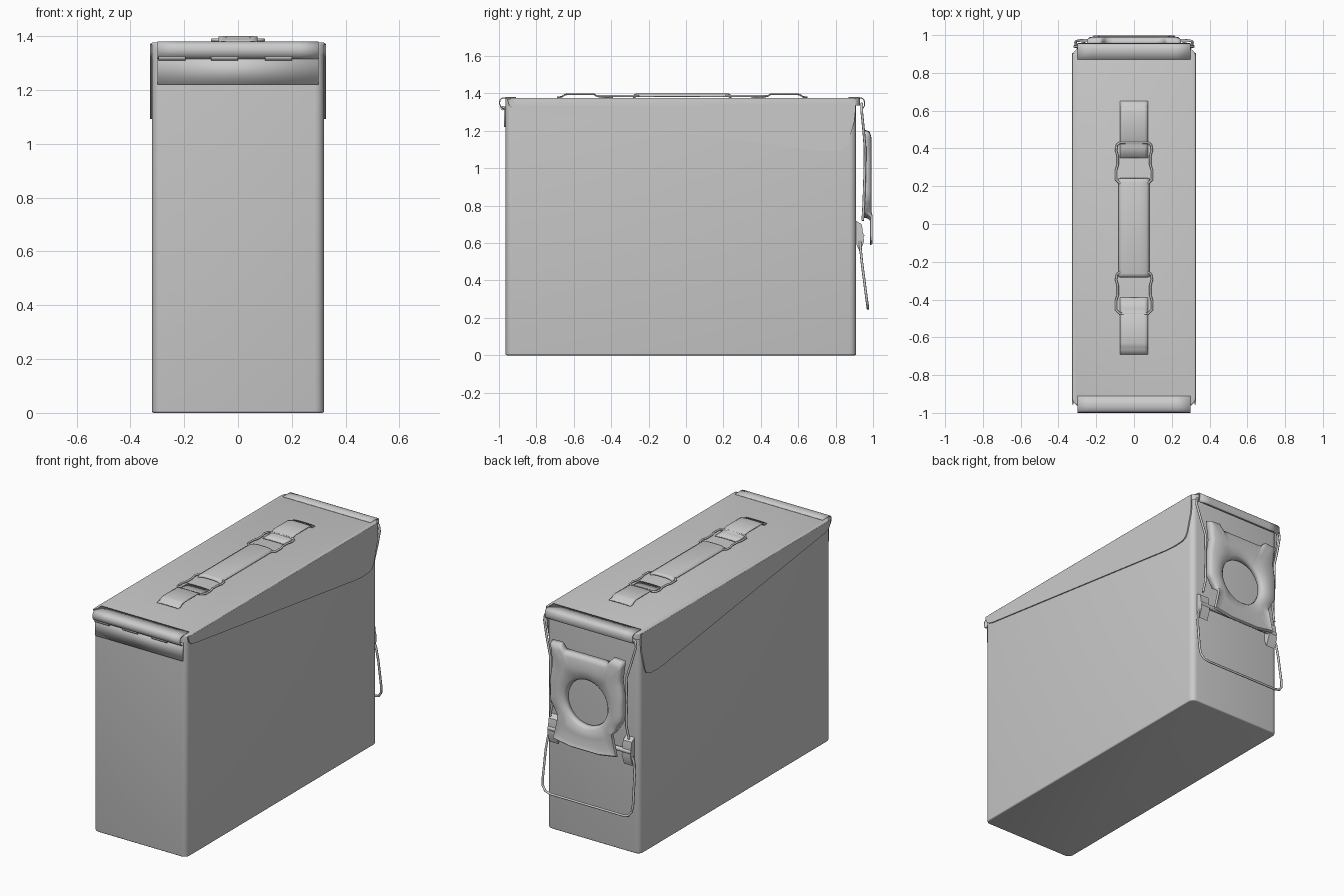
import bpy, bmesh, math
from mathutils import Vector

if "Cube" in bpy.data.objects:
    bpy.data.objects.remove(bpy.data.objects["Cube"])


def finish(name, bm, thick=0.0, angle=35):
    bmesh.ops.recalc_face_normals(bm, faces=bm.faces[:])
    me = bpy.data.meshes.new(name)
    bm.to_mesh(me)
    bm.free()
    ob = bpy.data.objects.new(name, me)
    bpy.context.collection.objects.link(ob)
    if thick:
        m = ob.modifiers.new("thickness", 'SOLIDIFY')
        m.thickness, m.offset = thick, 0
    bpy.ops.object.select_all(action='DESELECT')
    bpy.context.view_layer.objects.active = ob
    ob.select_set(True)
    bpy.ops.object.shade_smooth_by_angle(angle=math.radians(angle))
    return ob


def rounded_box(name, lo, hi, r, edge, edge_z, open_z):
    """Box with rounded upright corners, one softened rim and one open end."""
    bm = bmesh.new()
    bmesh.ops.create_cube(bm, size=1)
    for v in bm.verts:
        v.co = Vector([lo[i] + (v.co[i] + .5) * (hi[i] - lo[i]) for i in range(3)])
    up = [e for e in bm.edges if abs(e.verts[0].co.z - e.verts[1].co.z) > .01]
    bmesh.ops.bevel(bm, geom=up, offset=r, segments=5, profile=.5, affect='EDGES')
    cap = [f for f in bm.faces if all(abs(v.co.z - open_z) < 1e-4 for v in f.verts)]
    bmesh.ops.delete(bm, geom=cap, context='FACES')
    rim = [e for e in bm.edges if all(abs(v.co.z - edge_z) < 1e-4 for v in e.verts)]
    bmesh.ops.bevel(bm, geom=rim, offset=edge, segments=3, profile=.5, affect='EDGES')
    return finish(name, bm)


def strip(name, prof, half, thick, crown=0.0, cols=8):
    """Bent sheet: (y, z) profile swept across x, optionally crowned."""
    bm = bmesh.new()
    rows = []
    for y, z in prof:
        rows.append([bm.verts.new((half * t, y, z - crown * t ** 4))
                     for t in [2 * i / cols - 1 for i in range(cols + 1)]])
    for a, b in zip(rows, rows[1:]):
        for i in range(cols):
            bm.faces.new((a[i], a[i + 1], b[i + 1], b[i]))
    return finish(name, bm, thick, 50)


def side_plate(name, prof, x0, x1):
    """Flat (y, z) outline given thickness along x."""
    bm = bmesh.new()
    f = bm.faces.new([bm.verts.new((x0, y, z)) for y, z in prof])
    new = bmesh.ops.extrude_face_region(bm, geom=[f])['geom']
    bmesh.ops.translate(bm, vec=(x1 - x0, 0, 0),
                        verts=[v for v in new if isinstance(v, bmesh.types.BMVert)])
    return finish(name, bm)


def wire(name, pts, r=.007, closed=False):
    cu = bpy.data.curves.new(name, 'CURVE')
    cu.dimensions = '3D'
    cu.bevel_depth, cu.bevel_resolution, cu.use_fill_caps = r, 2, True
    sp = cu.splines.new('POLY')
    sp.points.add(len(pts) - 1)
    for p, c in zip(sp.points, pts):
        p.co = (*c, 1)
    sp.use_cyclic_u = closed
    ob = bpy.data.objects.new(name, cu)
    bpy.context.collection.objects.link(ob)
    return ob


def mirrored(half):
    return half + [(-x, y, z) for x, y, z in reversed(half)]


# Box body
rounded_box("can_body", (-.32, -.965, 0), (.32, .91, 1.355), .035, .008, 0, 1.355)

# Lid top with its two tapering side skirts
rounded_box("lid_top", (-.327, -.965, 1.335), (.327, .93, 1.376), .045, .008, 1.376, 1.335)
skirt = [(-.955, 1.37), (-.945, 1.335), (-.925, 1.318), (-.89, 1.308), (.68, 1.097),
         (.75, 1.092), (.82, 1.095), (.85, 1.107), (.868, 1.135), (.9, 1.25),
         (.905, 1.3), (.905, 1.37)]
for s in (-1, 1):
    side_plate("lid_skirt", skirt, s * .319, s * .327)

# Front hinge: hood, plate and knuckles
hood = [(-.91, 1.377), (-.965, 1.377), (-.985, 1.374), (-.995, 1.364), (-.997, 1.345),
        (-.99, 1.328), (-.975, 1.318), (-.965, 1.316)]
strip("hinge_hood", hood, .30, .006)
strip("hinge_plate", [(-.969, 1.33), (-.969, 1.22)], .30, .008, 0, 1)
for x in (-.245, -.05, .15):
    wire("hinge_knuckle", [(x - .05, -.98, 1.322), (x + .05, -.98, 1.322)], .012)

# Rear catch lip on the lid
lip = [(.87, 1.377), (.93, 1.377), (.945, 1.373), (.953, 1.362), (.954, 1.335),
       (.948, 1.323), (.938, 1.322)]
strip("catch_lip", lip, .30, .006)

# Carry handle: two arched keepers, grip and wire links
keeper = [(.35, 1.381), (.41, 1.382), (.435, 1.387), (.455, 1.398), (.59, 1.398),
          (.61, 1.394), (.625, 1.383), (.65, 1.38)]
strip("handle_keeper_rear", keeper, .073, .006, .003)
strip("handle_keeper_front", [(-y - .04, z) for y, z in keeper], .073, .006, .003)
grip = [(-.28, 1.384), (-.275, 1.394), (-.26, 1.398), (.22, 1.398), (.235, 1.394), (.24, 1.384)]
strip("handle_grip", grip, .08, .006, .014, 12)
for y0, y1 in ((.215, .43), (-.475, -.255)):
    loop = [(.075, y0, 1.386), (.095, y0 + .02, 1.386), (.095, y0 + .07, 1.386),
            (.086, y0 + .1, 1.386), (.086, y1 - .07, 1.386), (.095, y1 - .04, 1.386),
            (.09, y1 - .01, 1.386), (.075, y1, 1.386)]
    wire("handle_link", mirrored(loop), .006, True)

# Pressed latch plate with a dished round hole
half = [(0, 1.17), (.15, 1.17), (.18, 1.205), (.25, 1.2), (.235, 1.08), (.25, .98),
        (.25, .84), (.19, .74), (.22, .61), (.1, .59), (0, .59)]
outline = half + [(-x, z) for x, z in half[-2:0:-1]]
edge = []
for (ax, az), (bx, bz) in zip(outline, outline[1:] + outline[:1]):
    edge += [(ax + (bx - ax) * k / 4, az + (bz - az) * k / 4) for k in range(4)]
hz = .88


def ring(bm, fn):
    out = []
    for x, z in edge:
        d = Vector((x, z - hz))
        p, y = fn(d)
        out.append(bm.verts.new((p.x, y, hz + p.y)))
    return out


def flange(d):
    # side walls fold back toward the can; the bottom tongue stays flat
    return d, (.95 if d.y > -.13 else .985)


bm = bmesh.new()
rings = [ring(bm, f) for f in (
    lambda d: (d.normalized() * .142, .95),
    lambda d: (d.normalized() * .146, .972),
    lambda d: (d.normalized() * .158, .985),
    lambda d: (d.normalized() * .158 * .65 + d * .35, .99),
    lambda d: (d.normalized() * .158 * .2 + d * .8, .988),
    lambda d: (d * .97, .996 if d.y < -.13 else .98),
    flange)]
for a, b in zip(rings, rings[1:]):
    for i in range(len(edge)):
        j = (i + 1) % len(edge)
        bm.faces.new((a[i], a[j], b[j], b[i]))
finish("latch_plate", bm, .005, 60)

# Upper bail wire from the lip to the latch
wire("latch_bail", mirrored([(.29, .94, 1.345), (.31, .94, 1.335), (.315, .94, 1.30),
                             (.29, .95, 1.2), (.262, .958, 1.1), (.262, .955, .95),
                             (.255, .95, .8), (.27, .945, .72)])[0:8])
wire("latch_bail", [(-.29, .94, 1.345), (-.31, .94, 1.335), (-.315, .94, 1.30),
                    (-.29, .95, 1.2), (-.262, .958, 1.1), (-.262, .955, .95),
                    (-.255, .95, .8), (-.27, .945, .72)])
wire("latch_bail_bar", [(-.29, .94, 1.345), (.29, .94, 1.345)])

# Pivot ears and bar on the can's back
ear = [(.908, .72), (.94, .70), (.952, .61), (.93, .55), (.908, .60)]
for s in (-1, 1):
    side_plate("latch_pivot_ear", ear, s * .225, s * .285)
wire("latch_pivot_bar", [(-.285, .94, .64), (.285, .94, .64)], .014)

# Lower wire pull
wire("pull_wire", mirrored([(.275, .93, .62), (.295, .932, .58), (.305, .94, .5),
                            (.31, .962, .33), (.305, .968, .285), (.285, .972, .258),
                            (.25, .973, .25)]))
